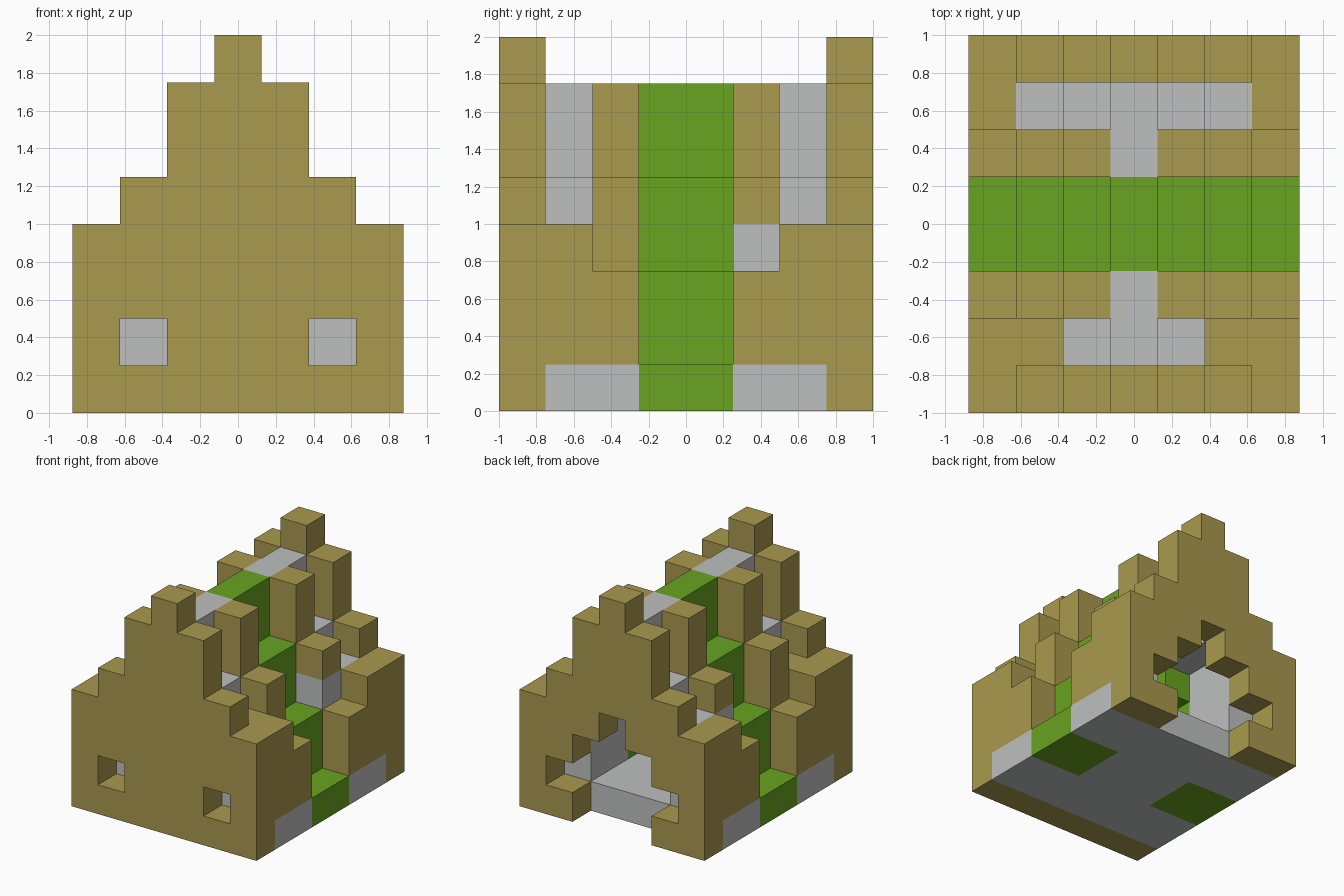
import bpy
import bmesh
from mathutils import Vector

CELL = 0.25  # edge length of one building block

if "Cube" in bpy.data.objects:
    bpy.data.objects.remove(bpy.data.objects["Cube"], do_unlink=True)


def make_material(name, colour):
    mat = bpy.data.materials.new(name)
    mat.use_nodes = True
    mat.diffuse_color = colour
    mat.node_tree.nodes["Principled BSDF"].inputs["Base Color"].default_value = colour
    return mat


tan = make_material("tan", (0.40, 0.32, 0.077, 1))
grey = make_material("light_grey", (0.515, 0.525, 0.525, 1))
green = make_material("green", (0.138, 0.366, 0.015, 1))

cells = {}  # block position -> part name
FRONT, BACK = 0, 7


def fill(part, column, rows, bottom, top):
    """Stack blocks in a column and its mirror image; part None carves."""
    for x in {column, -column}:
        for y in rows:
            for z in range(bottom, top):
                if part:
                    cells[x, y, z] = part
                else:
                    cells.pop((x, y, z), None)


# Stepped gable walls
for column, height in enumerate((8, 7, 5, 4)):
    fill("front_wall", column, [FRONT], 0, height)
    fill("back_wall", column, [BACK], 0, height)

# Windows in the front, cross-shaped doorway in the back
fill(None, 2, [FRONT], 1, 2)
for column, bottom, top in ((0, 0, 4), (1, 0, 3), (2, 1, 2)):
    fill(None, column, [BACK], bottom, top)

# Floor slab
for column in range(4):
    fill("floor", column, range(1, 7), 0, 1)

# Grey vault on both sides of the middle
for column, bottom, top in ((2, 1, 4), (1, 4, 5), (0, 5, 7)):
    fill("vault", column, [1, 2, 5, 6], bottom, top)

# Outer shoulders next to the gables
fill("shoulders", 3, [1, 6], 1, 4)
fill("shoulders", 2, [1], 3, 4)

# Stepped ribs flanking the green band
for column, bottom, top in ((3, 1, 3), (2, 4, 5), (1, 5, 7)):
    fill("ribs", column, [2, 5], bottom, top)
fill("ribs", 2, [2], 3, 4)

# Green stepped band over the middle
for column, bottom, top in ((3, 0, 1), (2, 0, 3), (1, 3, 5), (0, 5, 7)):
    fill("green_band", column, [3, 4], bottom, top)


def build(part, mat):
    """Make one mesh from the exposed sides of a part's blocks."""
    bm = bmesh.new()
    for pos in sorted(p for p, owner in cells.items() if owner == part):
        centre = Vector((pos[0], pos[1] - 3.5, pos[2] + 0.5)) * CELL
        for axis in range(3):
            for sign in (-1, 1):
                normal = Vector((0, 0, 0))
                normal[axis] = sign
                if tuple(int(p + n) for p, n in zip(pos, normal)) in cells:
                    continue
                u = Vector((0, 0, 0))
                u[(axis + 1) % 3] = 1
                v = normal.cross(u)
                corners = (-u - v, u - v, u + v, v - u)
                bm.faces.new([bm.verts.new(centre + (normal + c) * CELL / 2)
                              for c in corners])
    bmesh.ops.remove_doubles(bm, verts=bm.verts, dist=0.001)
    mesh = bpy.data.meshes.new(part)
    bm.to_mesh(mesh)
    bm.free()
    mesh.materials.append(mat)
    bpy.context.scene.collection.objects.link(bpy.data.objects.new(part, mesh))


for part, mat in (("front_wall", tan), ("back_wall", tan), ("shoulders", tan),
                  ("ribs", tan), ("floor", grey), ("vault", grey),
                  ("green_band", green)):
    build(part, mat)
